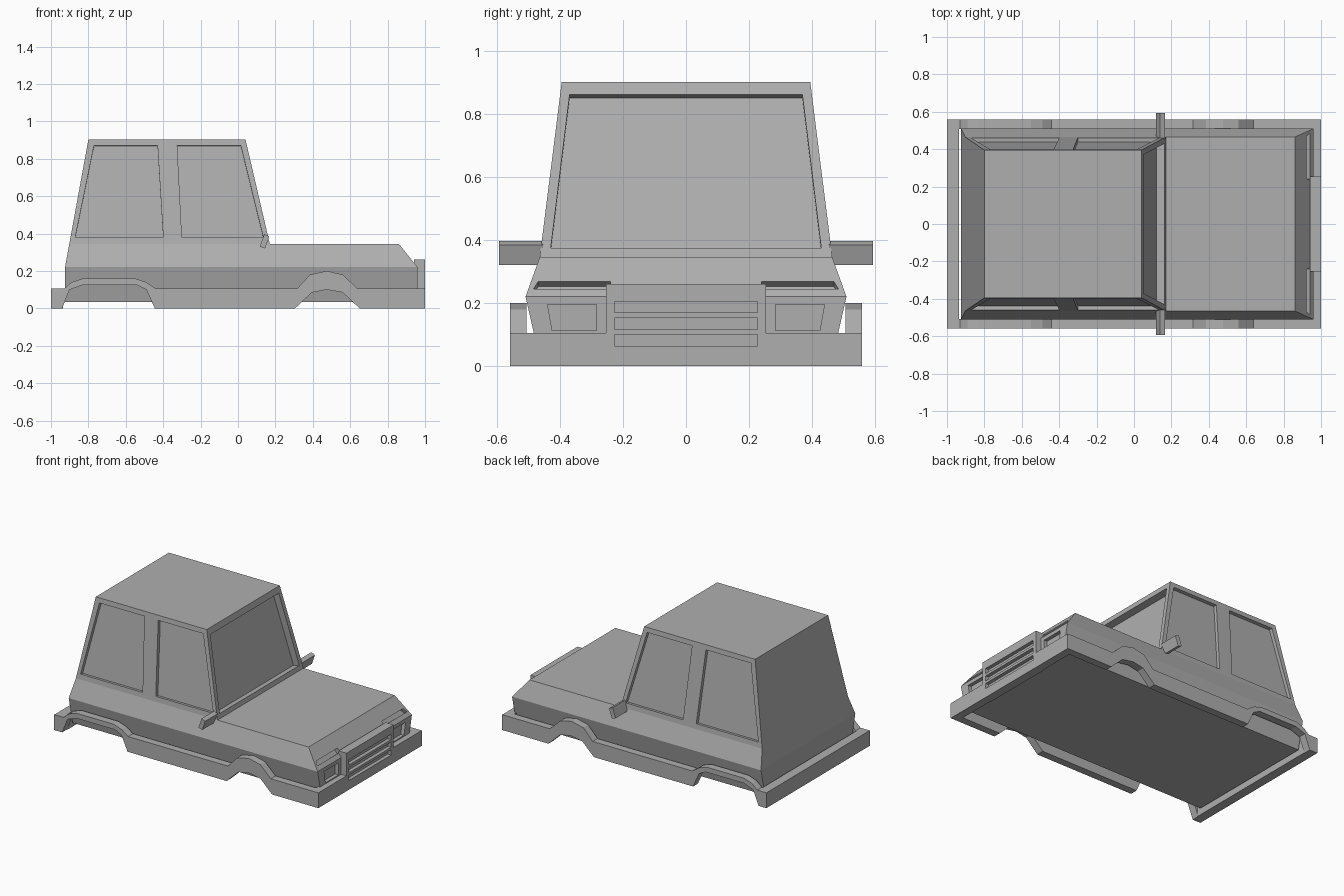
import bpy, bmesh
from mathutils import Vector

if "Cube" in bpy.data.objects:
    bpy.data.objects.remove(bpy.data.objects["Cube"])

grey = bpy.data.materials.new("dark_grey")
grey.diffuse_color = (.43, .43, .43, 1)
grey.use_nodes = True
grey.node_tree.nodes["Principled BSDF"].inputs["Base Color"].default_value = grey.diffuse_color


def prism(bm, pts, vec):
    """Extrude a polygon along vec into a closed solid."""
    a = [bm.verts.new(p) for p in pts]
    b = [bm.verts.new(Vector(p) + Vector(vec)) for p in pts]
    bm.faces.new(a)
    bm.faces.new(b)
    for i in range(len(a)):
        j = (i + 1) % len(a)
        bm.faces.new((a[i], a[j], b[j], b[i]))


def box(bm, x, y, z):
    prism(bm, [(x[0], y[0], z[0]), (x[1], y[0], z[0]), (x[1], y[1], z[0]), (x[0], y[1], z[0])],
          (0, 0, z[1] - z[0]))


def finish(bm, name):
    bmesh.ops.recalc_face_normals(bm, faces=bm.faces)
    me = bpy.data.meshes.new(name)
    bm.to_mesh(me)
    bm.free()
    me.materials.append(grey)
    ob = bpy.data.objects.new(name, me)
    bpy.context.collection.objects.link(ob)
    return ob


def cut(ob, cutter):
    m = ob.modifiers.new("cut", 'BOOLEAN')
    m.operation, m.solver, m.object = 'DIFFERENCE', 'EXACT', cutter
    cutter.hide_render = True
    cutter.display_type = 'WIRE'


# Body: side profile as (x, z, half width)
prof = [(-.925, .035, .468), (.96, .035, .468), (.96, .22, .51), (.86, .345, .465), (.17, .345, .465),
        (.04, .903, .395), (-.8, .903, .395), (-.902, .345, .465), (-.925, .22, .51)]
bm = bmesh.new()
sides = [[bm.verts.new((x, s * w, z)) for x, z, w in prof] for s in (-1, 1)]
for v in sides:
    for f in ((0, 1, 2, 8), (8, 2, 3, 4, 7), (7, 4, 5, 6)):
        bm.faces.new([v[i] for i in f])
for i in range(len(prof)):
    j = (i + 1) % len(prof)
    bm.faces.new((sides[0][i], sides[0][j], sides[1][j], sides[1][i]))
body = finish(bm, "car_body")

# Recesses: side windows, windscreen, headlamps and slots above them
bm = bmesh.new()
windows = [[(-.87, .38), (-.40, .38), (-.43, .87), (-.77, .87)],
           [(-.30, .38), (.135, .38), (.015, .87), (-.325, .87)]]
slope = Vector((.781, 0, .625))
for s in (-1, 1):
    n = Vector((0, s * .992, .125))
    for w in windows:
        pts = [Vector((x, s * (.465 - (z - .345) * .126), z)) + n * .05 for x, z in w]
        prism(bm, pts, n * -.073)
    prism(bm, [(.935, s * .285, .195), (.935, s * .44, .195), (.935, s * .425, .112), (.935, s * .285, .112)],
          (.1, 0, 0))
    slot = [Vector((.96 - (z - .22) * .8, s * y, z)) + slope * .03
            for y, z in ((.24, .245), (.485, .245), (.47, .268), (.24, .268))]
    prism(bm, slot, slope * -.056)
n = Vector((.974, 0, .228))
screen = [Vector((.17 - (z - .345) * .2342, y, z)) + n * .05
          for y, z in ((-.43, .375), (.43, .375), (.37, .862), (-.37, .862))]
prism(bm, screen, n * -.095)
cut(body, finish(bm, "body_recess_cutter"))

# Side skirts with wheel arches
top = [(-1, .105), (-.93, .105), (-.89, .14), (-.83, .16), (-.55, .16), (-.49, .14), (-.44, .105),
       (.315, .105), (.385, .18), (.475, .2), (.56, .18), (.64, .105), (1, .105)]
bottom = [(-1, 0), (-.94, 0), (-.9, .1), (-.83, .125), (-.54, .125), (-.49, .1), (-.445, 0),
          (.305, 0), (.395, .085), (.475, .1), (.56, .085), (.65, 0), (1, 0)]
for s, side in ((-1, "right"), (1, "left")):
    bm = bmesh.new()
    prism(bm, [(x, s * .507, z) for x, z in top + bottom[::-1]], (0, s * .052, 0))
    finish(bm, side + "_skirt")

    # Front bumper half
    bm = bmesh.new()
    box(bm, (.945, 1), sorted((s * .255, s * .507)), (0, .105))
    finish(bm, side + "_front_bumper")

    # Door mirror
    bm = bmesh.new()
    prism(bm, [(x, s * .455, z) for x, z in ((.117, .33), (.145, .32), (.167, .385), (.14, .397))],
          (0, s * .139, 0))
    finish(bm, side + "_mirror")

# Rear bumper
bm = bmesh.new()
box(bm, (-1, -.936), (-.507, .507), (0, .105))
finish(bm, "rear_bumper")

# Grille with three slots
bm = bmesh.new()
box(bm, (.94, 1), (-.255, .255), (0, .26))
grille = finish(bm, "grille")
bm = bmesh.new()
for z in (.063, .116, .169):
    box(bm, (.975, 1.05), (-.227, .227), (z, z + .036))
cut(grille, finish(bm, "grille_slot_cutter"))
